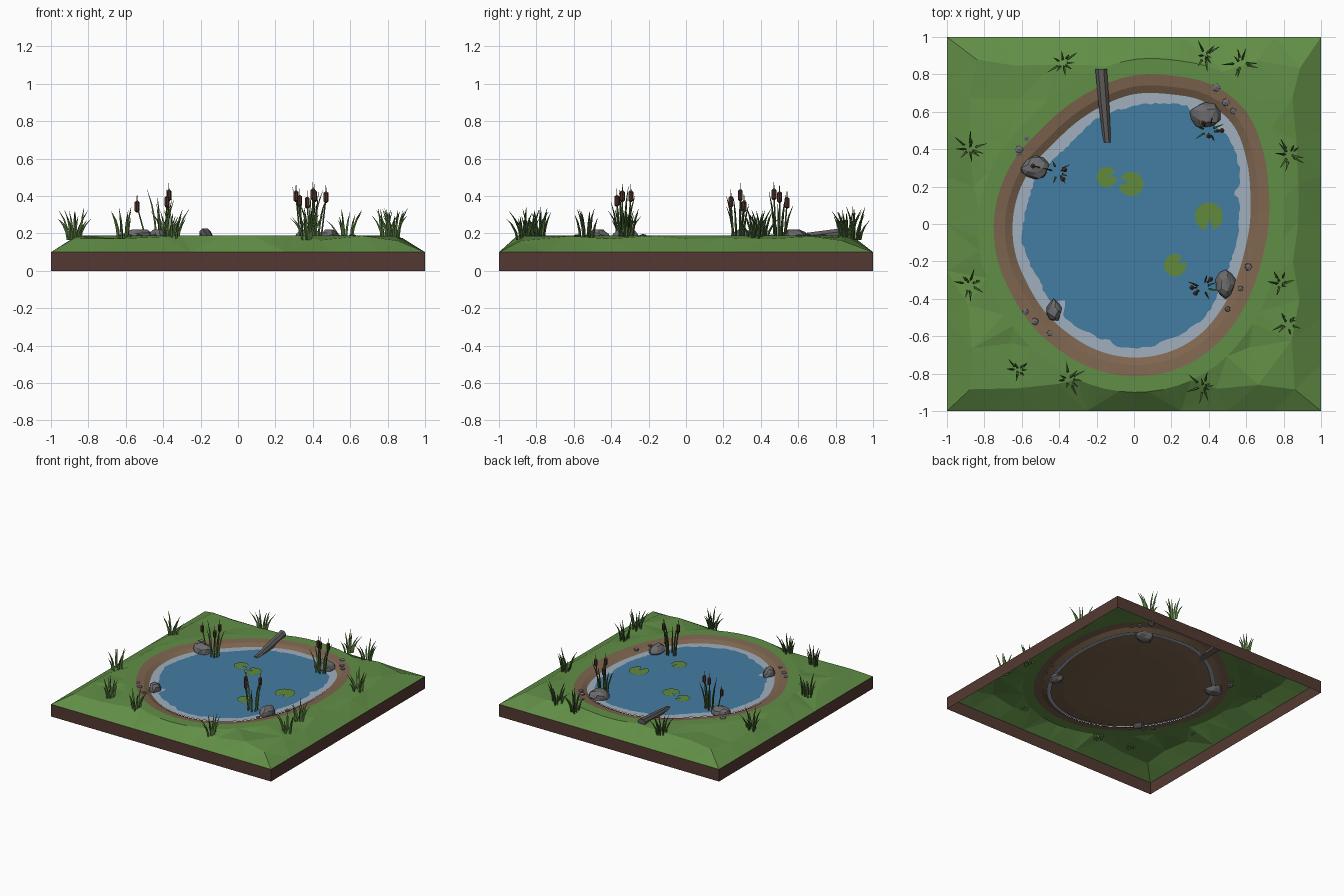
import bpy, bmesh, math, random
from mathutils import Vector, Matrix
from mathutils.geometry import delaunay_2d_cdt

if "Cube" in bpy.data.objects:
    bpy.data.objects.remove(bpy.data.objects["Cube"])
random.seed(4)


def mat(name, r, g, b):
    lin = [((c / 255 + 0.055) / 1.055) ** 2.4 for c in (r, g, b)]
    m = bpy.data.materials.new(name)
    m.diffuse_color = (*lin, 1)
    m.use_nodes = True
    m.node_tree.nodes["Principled BSDF"].inputs["Base Color"].default_value = m.diffuse_color
    return m


GRASS = mat("grass green", 97, 142, 70)
BANK = mat("bank brown", 126, 101, 79)
SOIL = mat("soil brown", 84, 57, 50)
WATER = mat("water blue", 68, 124, 162)
FOAM = mat("shore grey", 160, 175, 190)
STONE = mat("stone grey", 108, 108, 110)
LILY = mat("lily green", 98, 138, 60)
BLADE = mat("blade green", 82, 116, 58)
HEAD = mat("cattail brown", 78, 50, 40)
WOOD = mat("weathered wood", 98, 95, 93)


def make(name, verts, faces, mats, rule=None):
    me = bpy.data.meshes.new(name)
    me.from_pydata([tuple(v) for v in verts], [], faces)
    for m in mats:
        me.materials.append(m)
    if rule:
        for p in me.polygons:
            p.material_index = rule(p)
    ob = bpy.data.objects.new(name, me)
    bpy.context.collection.objects.link(ob)
    return ob


# Pond outline: radius every 15 degrees, interpolated smoothly
RAD = [.615, .64, .69, .745, .75, .715, .69, .65, .62, .605, .62, .635,
       .645, .65, .65, .665, .68, .70, .71, .705, .685, .65, .62, .605]


def radius(a):
    t = (math.degrees(a) % 360) / 15
    i, f = int(t), t - int(t)
    p0, p1, p2, p3 = (RAD[(i + k) % 24] for k in (-1, 0, 1, 2))
    return p1 + .5 * f * (p2 - p0 + f * (2*p0 - 5*p1 + 4*p2 - p3 + f * (3*(p1 - p2) + p3 - p0)))


def ring(off, z, n=72):
    out = []
    for k in range(n):
        a = 2 * math.pi * k / n
        r = radius(a) + off
        out.append(Vector((r * math.cos(a), r * math.sin(a), z)))
    return out


def loft(rings, cap=False):
    n = len(rings[0])
    verts = [v for r in rings for v in r]
    faces = [(j*n + k, j*n + (k+1) % n, (j+1)*n + (k+1) % n, (j+1)*n + k)
             for j in range(len(rings) - 1) for k in range(n)]
    if cap:
        faces.append(tuple(range((len(rings) - 1) * n, len(rings) * n)))
    return verts, faces


# Grass lawn: flat collar round the pond, faceted slope down to the square edge
pts = [v.xy for v in ring(.105, 0)] + [v.xy for v in ring(.19, 0)]
edges = [(b + k, b + (k + 1) % 72) for b in (0, 72) for k in range(72)]
border = []
for k in range(8):
    s = -1 + k * .25
    border += [(s, -1), (1, s), (-s, 1), (-1, -s)]
pts += [Vector(p) for p in border]
for i in range(-4, 5):
    for j in range(-4, 5):
        x, y = i * .215 + random.uniform(-.03, .03), j * .215 + random.uniform(-.03, .03)
        if math.hypot(x, y) > radius(math.atan2(y, x)) + .23:
            pts.append(Vector((x, y)))
vs, _, fs, *_ = delaunay_2d_cdt(pts, edges, [], 0, 1e-5)


def off_pond(p):
    return math.hypot(p[0], p[1]) - radius(math.atan2(p[1], p[0]))


def lawn_z(p):
    if off_pond(p) < .2:
        return .19
    d = 1 - max(abs(p[0]), abs(p[1]))
    return .1 if d < .001 else .1 + .085 * min(1, d / .14) + random.uniform(-.012, .004)


lawn = []
for f in fs:
    c = sum((vs[i] for i in f), Vector((0, 0))) / len(f)
    if off_pond(c) > .1045:
        ar = (vs[f[1]] - vs[f[0]]).cross(vs[f[2]] - vs[f[0]])
        lawn.append(tuple(f) if ar > 0 else tuple(reversed(f)))
make("lawn", [(v.x, v.y, lawn_z(v)) for v in vs], lawn, [GRASS])

# Open soil skirt
sq = [(-1, -1), (1, -1), (1, 1), (-1, 1)]
v, f = loft([[(x, y, 0) for x, y in sq], [(x, y, .1) for x, y in sq]])
make("soil_skirt", v, f, [SOIL])

# Sloping bank and pond bed
v, f = loft([ring(.105, .19), ring(.045, .182), ring(0, .16)])
make("bank", v, f, [BANK])
v, f = loft([ring(-.025, .157), ring(-.12, .142), ring(-.3, .132)], True)
make("pond_bed", v, f, [BANK])

# Water surface with an irregular pale shore band
N, bumps = 180, [(.72, .24), (.09, -.13), (.95, -.02), (2.6, .03), (3.98, .09), (4.6, .02), (5.6, .03), (.5, .03)]
outer, inner = ring(.004, .165, N), []
for k in range(N):
    a = 2 * math.pi * k / N
    w = .052 + .007 * math.sin(9 * a) + random.uniform(-.006, .006)
    for c, h, s in ((1.06, .04, .05), (2.6, .035, .08), (3.98, .075, .05), (5.72, .04, .06),
                    (.3, .03, .04), (4.5, .02, .03), (.95, .03, .1)):
        w += h * math.exp(-((a - c) / s) ** 2)
    r = radius(a) - w
    inner.append(Vector((r * math.cos(a), r * math.sin(a), .165)))
v, f = loft([outer, inner])
v.append(Vector((0, 0, .165)))
f += [(N + k, N + (k + 1) % N, 2 * N) for k in range(N)]
make("water", v, f, [FOAM, WATER], lambda p: 1 if len(p.vertices) == 3 else 0)

# Notched lily pads
for x, y, r, notch in ((-.145, .25, .055, .3), (-.015, .215, .065, 2.9), (.40, .04, .075, -1.5), (.22, -.22, .06, .6)):
    v = [(x + .2 * r * math.cos(notch), y + .2 * r * math.sin(notch), .17)]
    for k in range(19):
        a = notch + .3 + (2 * math.pi - .6) * k / 18
        v.append((x + r * math.cos(a), y + r * math.sin(a), .17))
    make("lily_pad", v, [(0, k, k + 1) for k in range(1, 19)], [LILY])


# Rocks and pebbles: jittered icospheres
def rock(name, x, y, z, sx, sy, sz, sub=1):
    bm = bmesh.new()
    bmesh.ops.create_icosphere(bm, subdivisions=sub, radius=1)
    for w in bm.verts:
        w.co *= random.uniform(.85, 1.12)
        w.co = Vector((x + w.co.x * sx, y + w.co.y * sy, z + max(-.9, min(.85, w.co.z)) * sz))
    me = bpy.data.meshes.new(name)
    bm.to_mesh(me)
    bm.free()
    me.materials.append(STONE)
    bpy.context.collection.objects.link(bpy.data.objects.new(name, me))


for x, y, sx, sy in ((.38, .58, .08, .068), (-.53, .30, .078, .062), (.49, -.32, .052, .075), (-.43, -.465, .042, .06)):
    rock("shore_rock", x, y, .175, sx, sy, .055, 2)
for x, y in ((.44, .73), (.49, .65), (.53, .605), (-.575, .46), (-.615, .4), (-.62, .375), (-.58, -.47),
             (-.53, -.52), (-.45, -.585), (.61, -.23), (.57, -.345), (.5, -.455)):
    r = random.uniform(.016, .026)
    rock("pebble", x, y, .185, r, r, r * .7)


# Tapered tubes serve for blades, stems and cattail heads
def tube(path, radii, sides):
    rings = [[Vector(p) + Vector((r * math.cos(2 * math.pi * k / sides), r * math.sin(2 * math.pi * k / sides), 0))
              for k in range(sides)] for p, r in zip(path, radii)]
    return loft(rings, True)


def join(parts):
    verts, faces = [], []
    for v, f in parts:
        faces += [tuple(i + len(verts) for i in q) for q in f]
        verts += v
    return verts, faces


def blade(x, y, z, h, lean, a, w=.008):
    dx, dy = math.cos(a), math.sin(a)
    path = [(x + dx * lean * t * t, y + dy * lean * t * t, z + h * (t - .12 * t * t * lean / .1)) for t in (0, .35, .7, 1)]
    return tube(path, (w * .8, w, w * .7, .0008), 3)


# Grass tufts
for x, y in ((-.38, .86), (.38, .9), (.57, .86), (.83, .37), (.78, -.32), (.82, -.53), (.37, -.87),
             (-.35, -.83), (-.62, -.78), (-.88, -.32), (-.88, .4)):
    parts = []
    for k in range(9):
        a = k * 2.4 + random.uniform(-.4, .4)
        b = random.uniform(.01, .04)
        parts.append(blade(x + b * math.cos(a), y + b * math.sin(a), .165, random.uniform(.11, .185),
                           random.uniform(.02, .07), a))
    make("grass_tuft", *join(parts), [BLADE])

# Cattail clumps: base, then head positions
for bx, by, heads in ((-.41, .28, ((-.37, .29, .405), (-.38, .24, .37), (-.54, .31, .345))),
                      (.40, .50, ((.47, .50, .395), (.40, .47, .41), (.37, .54, .365))),
                      (.37, -.34, ((.31, -.34, .40), (.33, -.37, .375), (.41, -.295, .40)))):
    green, brown = [], []
    for x, y, z in heads:
        green.append(tube([(x * .6 + bx * .4, y * .6 + by * .4, .155), (x, y, z), (x, y, z + .065)],
                          (.005, .004, .0012), 5))
        brown.append(tube([(x, y, z - .032), (x, y, z - .024), (x, y, z + .022), (x, y, z + .03)],
                          (.005, .0135, .0135, .004), 7))
    for k in range(6):
        a = k * 2.4 + bx
        green.append(blade(bx + .03 * math.cos(a), by + .03 * math.sin(a), .155, random.uniform(.15, .32),
                           random.uniform(.02, .06), a, .007))
    make("cattail_stems", *join(green), [BLADE])
    make("cattail_heads", *join(brown), [HEAD])

# Weathered plank sliding into the water
prof = ((-1, -.5), (1, -.5), (1, .1), (.45, .5), (-.5, .5), (-1, .1))
ends = ((-.176, .83, .205, .031, .045), (-.16, .63, .18, .028, .043), (-.143, .435, .157, .02, .036))
rings = [[Vector((x + p * w, y, z + q * t)) for p, q in prof] for x, y, z, w, t in ends]
v, f = loft(rings, True)
f.append((5, 4, 3, 2, 1, 0))
make("plank", v, f, [WOOD])

# Make closed parts face outwards
for ob in bpy.data.objects:
    if ob.name.split(".")[0] in ("plank", "grass_tuft", "cattail_stems", "cattail_heads"):
        bm = bmesh.new()
        bm.from_mesh(ob.data)
        bmesh.ops.recalc_face_normals(bm, faces=bm.faces)
        bm.to_mesh(ob.data)
        bm.free()
